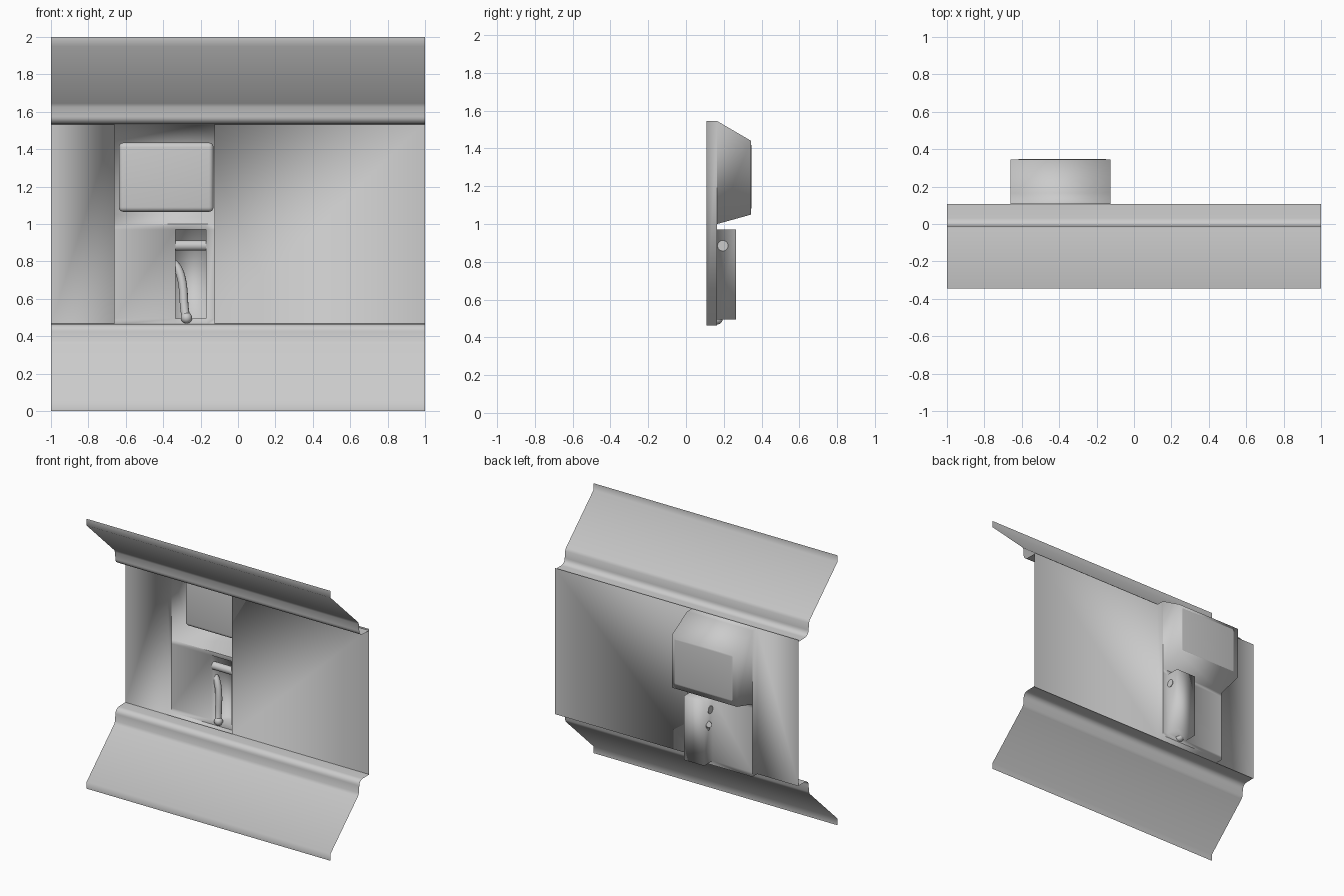
import bpy, bmesh, math
from mathutils import Matrix

if "Cube" in bpy.data.objects:
    bpy.data.objects.remove(bpy.data.objects["Cube"])


def finish(bm, name, angle=None):
    bmesh.ops.remove_doubles(bm, verts=bm.verts, dist=0.0005)
    me = bpy.data.meshes.new(name)
    bm.to_mesh(me)
    bm.free()
    ob = bpy.data.objects.new(name, me)
    bpy.context.collection.objects.link(ob)
    bpy.ops.object.select_all(action='DESELECT')
    ob.select_set(True)
    bpy.context.view_layer.objects.active = ob
    if angle is None:
        bpy.ops.object.shade_smooth()
    else:
        bpy.ops.object.shade_smooth_by_angle(angle=math.radians(angle))
    return ob


def rect(x0, x1, z0, z1, y):
    return [(x0, y, z0), (x1, y, z0), (x1, y, z1), (x0, y, z1)]


def quad(bm, pts):
    bm.faces.new([bm.verts.new(p) for p in pts])


def tunnel(bm, a, b):
    # inward-facing walls joining a front rectangle to a rear one
    for i in range(4):
        j = (i + 1) % 4
        quad(bm, [a[i], a[j], b[j], b[i]])


# Lower and upper sloping panels: one profile, mirrored about z = 1
profile = [(-0.345, 0), (-0.345, 0.05), (-0.022, 0.355), (-0.012, 0.375)]
cy, cz, r = 0.032, 0.425, 0.04
for i in range(7):
    t = math.radians(180 - 15 * i)
    profile.append((cy + r * math.cos(t), cz + r * math.sin(t)))
profile.append((0.108, 0.467))
for name, flip in (("lower_panel", False), ("upper_panel", True)):
    bm = bmesh.new()
    for (ya, za), (yb, zb) in zip(profile, profile[1:]):
        if flip:
            quad(bm, [(-1, yb, 2 - zb), (1, yb, 2 - zb), (1, ya, 2 - za), (-1, ya, 2 - za)])
        else:
            quad(bm, [(-1, ya, za), (1, ya, za), (1, yb, zb), (-1, yb, zb)])
    finish(bm, name, 60)

# Back wall with shallow bay, screen recess and handle niche
X0, X1, Z0, Z1, ZM = -0.66, -0.125, 0.462, 1.545, 1.0
Y0, Y1, Y2, YN = 0.108, 0.165, 0.345, 0.265
bm = bmesh.new()
quad(bm, rect(-1, X0, Z0, Z1, Y0))
quad(bm, rect(X1, 1, Z0, Z1, Y0))
tunnel(bm, rect(X0, X1, Z0, Z1, Y0), rect(X0, X1, Z0, Z1, Y1))
back = rect(X0, X1, 1.05, 1.44, Y2)
tunnel(bm, rect(X0, X1, ZM, Z1, Y1), back)
quad(bm, back)
xs, zs = [X0, -0.335, -0.17, X1], [Z0, 0.495, 0.97, ZM]
for i in range(3):
    for j in range(3):
        if (i, j) != (1, 1):
            quad(bm, rect(xs[i], xs[i + 1], zs[j], zs[j + 1], Y1))
niche = [xs[1], xs[2], zs[1], zs[2]]
tunnel(bm, rect(*niche, Y1), rect(*niche, YN))
quad(bm, rect(*niche, YN))
finish(bm, "back_wall")

# Screen: box with rounded edges
bm = bmesh.new()
bmesh.ops.create_cube(bm, size=1, matrix=Matrix.Translation((-0.384, 0.315, 1.25))
                      @ Matrix.Diagonal((0.506, 0.064, 0.37, 1)))
bmesh.ops.bevel(bm, geom=bm.edges[:], offset=0.025, segments=5, profile=0.5, affect='EDGES')
finish(bm, "screen", 40)

# Cross bar near the top of the niche
bm = bmesh.new()
bmesh.ops.create_cone(bm, cap_ends=True, segments=24, radius1=0.028, radius2=0.028, depth=0.172,
                      matrix=Matrix.Translation((-0.2525, 0.195, 0.885)) @ Matrix.Rotation(math.pi / 2, 4, 'Y'))
finish(bm, "cross_bar", 40)

# Curved lever handle
cu = bpy.data.curves.new("lever", 'CURVE')
cu.dimensions = '3D'
cu.bevel_depth = 0.023
cu.bevel_resolution = 4
cu.use_fill_caps = True
cu.resolution_u = 8
sp = cu.splines.new('NURBS')
path = [(-0.345, 0.225, 0.79), (-0.32, 0.215, 0.77), (-0.296, 0.2, 0.70),
        (-0.29, 0.19, 0.61), (-0.287, 0.178, 0.54), (-0.278, 0.165, 0.50)]
sp.points.add(len(path) - 1)
for p, co in zip(sp.points, path):
    p.co = (*co, 1)
sp.use_endpoint_u = True
sp.order_u = 4
lever = bpy.data.objects.new("lever", cu)
bpy.context.collection.objects.link(lever)
bpy.ops.object.select_all(action='DESELECT')
lever.select_set(True)
bpy.context.view_layer.objects.active = lever
bpy.ops.object.convert(target='MESH')
bpy.ops.object.shade_smooth_by_angle(angle=math.radians(40))

# Round knob at the end of the lever
bm = bmesh.new()
bmesh.ops.create_uvsphere(bm, u_segments=20, v_segments=12, radius=0.03,
                          matrix=Matrix.Translation((-0.275, 0.165, 0.498)))
finish(bm, "lever_knob")
